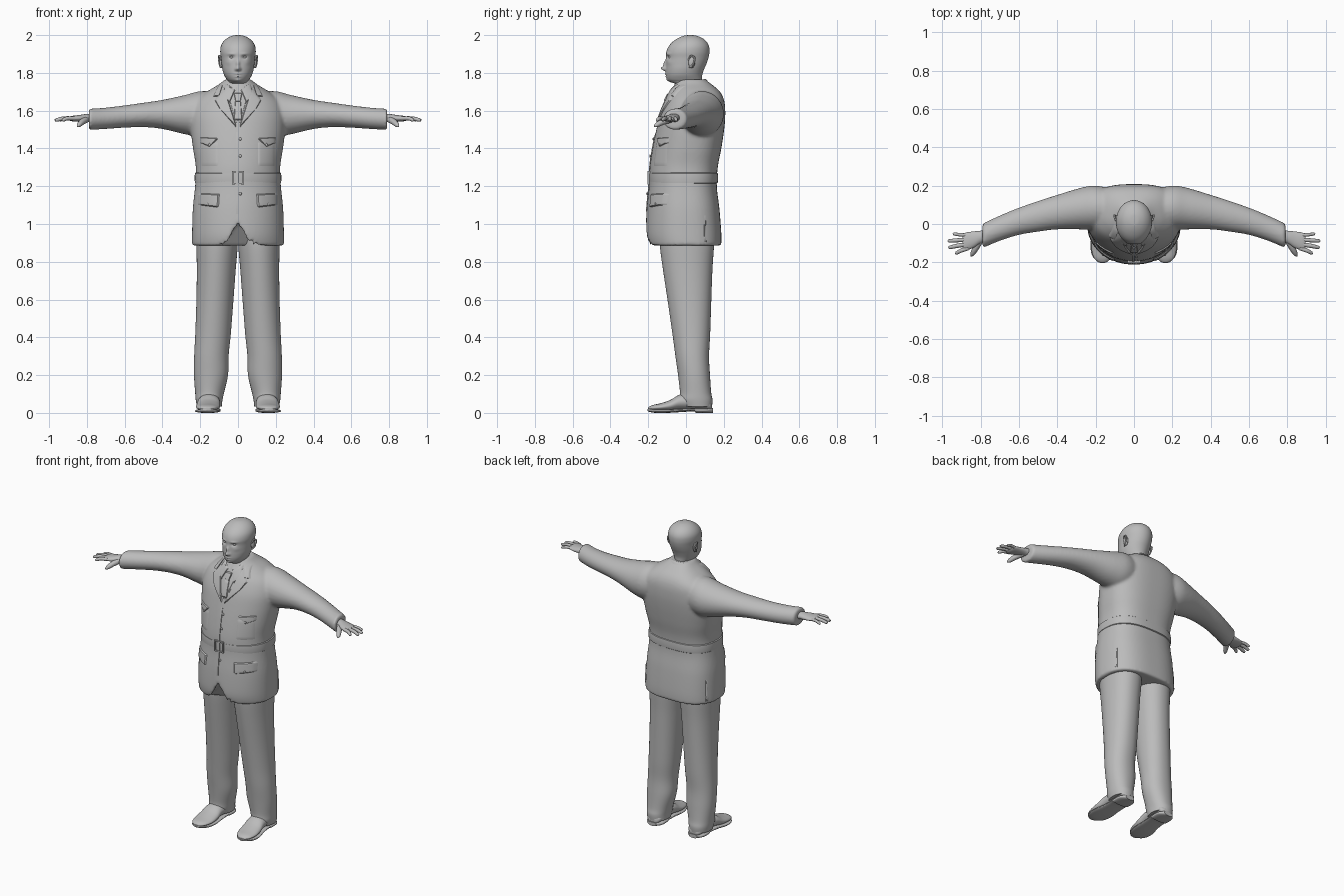
import bpy, bmesh, math
from mathutils import Vector
from mathutils.bvhtree import BVHTree

cube = bpy.data.objects.get("Cube")
if cube:
    bpy.data.objects.remove(cube)

grey = bpy.data.materials.new("plain grey")
grey.use_nodes = True
grey.diffuse_color = (0.5, 0.5, 0.5, 1)
grey.node_tree.nodes["Principled BSDF"].inputs["Base Color"].default_value = grey.diffuse_color


def spline(rings, steps):
    """Catmull-Rom through tuples of numbers."""
    out = []
    for i in range(len(rings) - 1):
        a, b, c, d = (rings[max(0, min(len(rings) - 1, i + k))] for k in (-1, 0, 1, 2))
        for s in range(steps):
            t = s / steps
            out.append([q + 0.5 * t * (r - p + t * (2 * p - 5 * q + 4 * r - s_ + t * (3 * (q - r) + s_ - p)))
                        for p, q, r, s_ in zip(a, b, c, d)])
    return out + [list(rings[-1])]


def loft(bm, axis, rings, n=40, steps=5, sx=1, power=2.0):
    """Rings are (station, centre, half width, low, high); power squares off the high half."""
    loops = []
    for t, c, r, lo, hi in spline(rings, steps):
        loop = []
        for k in range(n):
            ang = 2 * math.pi * k / n
            co, si = math.cos(ang), math.sin(ang)
            if si > 0:
                co = math.copysign(abs(co) ** (2 / power), co)
                si = si ** (2 / power)
            a, b = c + r * co, (lo + hi) / 2 + (hi - lo) / 2 * si
            p = {"Z": (a, b, t), "Y": (a, t, b), "X": (t, a, b)}[axis]
            loop.append(bm.verts.new((p[0] * sx, p[1], p[2])))
        loops.append(loop)
    for u, v in zip(loops, loops[1:]):
        for k in range(n):
            bm.faces.new((u[k], u[(k + 1) % n], v[(k + 1) % n], v[k]))
    bm.faces.new(loops[0])
    bm.faces.new(loops[-1])
    return loops


def finish(name, bm, mirror=False, angle=45):
    bmesh.ops.recalc_face_normals(bm, faces=bm.faces)
    mesh = bpy.data.meshes.new(name)
    bm.to_mesh(mesh)
    bm.free()
    ob = bpy.data.objects.new(name, mesh)
    bpy.context.collection.objects.link(ob)
    mesh.materials.append(grey)
    if mirror:
        ob.modifiers.new("Mirror", "MIRROR").use_mirror_merge = False
    bpy.ops.object.select_all(action="DESELECT")
    ob.select_set(True)
    bpy.context.view_layer.objects.active = ob
    bpy.ops.object.shade_smooth_by_angle(angle=math.radians(angle))
    return ob


# Jacket body and sleeves, blended into one surface
bm = bmesh.new()
body = [(.885, 0, .243, -.2, .187), (.95, 0, .243, -.212, .187), (1.08, 0, .239, -.208, .177),
        (1.2, 0, .227, -.196, .163), (1.3, 0, .223, -.192, .168), (1.4, 0, .238, -.177, .187),
        (1.5, 0, .25, -.157, .202), (1.58, 0, .25, -.137, .208), (1.65, 0, .225, -.108, .203),
        (1.7, 0, .165, -.083, .18), (1.74, 0, .1, -.06, .135), (1.765, 0, .07, -.045, .1)]
loops = loft(bm, "Z", body, n=96, power=2.7)
for i, loop in enumerate(loops[:6]):      # front opening of the hem
    for v in loop:
        if v.co.y < 0:
            v.co.z = max(v.co.z, 1.02 - 2.2 * abs(v.co.x) + i * .002)
sleeve = [(.1, .08, .1, 1.48, 1.7), (.2, .085, .115, 1.463, 1.703), (.28, .08, .108, 1.475, 1.683),
          (.4, .062, .09, 1.503, 1.657), (.5, .04, .08, 1.513, 1.642), (.6, .014, .071, 1.51, 1.628),
          (.7, -.022, .066, 1.503, 1.616), (.79, -.062, .064, 1.498, 1.61)]
for sx in (1, -1):
    loft(bm, "X", sleeve, sx=sx)
jacket = finish("jacket", bm)
remesh = jacket.modifiers.new("Blend", "REMESH")
remesh.mode = "VOXEL"
remesh.voxel_size = .009
remesh.use_smooth_shade = True
smooth = jacket.modifiers.new("Soften", "SMOOTH")
smooth.factor = .5
smooth.iterations = 5
bpy.context.view_layer.update()
surface = BVHTree.FromObject(jacket, bpy.context.evaluated_depsgraph_get())


def patch(name, corners, thick, n=10, both=True, side=False):
    """Cloth plate laid on the jacket; corners are (across, height) of a quad."""
    bm = bmesh.new()
    a, b, c, d = (Vector(p) for p in corners)
    for sx in ((1, -1) if both or side else (1,)):
        grid = []
        for i in range(n + 1):
            for j in range(n + 1):
                p = a.lerp(b, i / n).lerp(d.lerp(c, i / n), j / n)
                edge = i in (0, n) or j in (0, n)
                lift = -.003 if edge else thick
                if 0 < i < n and 0 < j < n and (i in (1, n - 1) or j in (1, n - 1)):
                    lift = thick * .9
                start, ray = ((Vector((sx, p.x, p.y)), Vector((-sx, 0, 0))) if side
                              else (Vector((sx * p.x, -1, p.y)), Vector((0, 1, 0))))
                hit = surface.ray_cast(start, ray)[0] or surface.find_nearest(start)[0]
                grid.append(bm.verts.new(hit - ray * lift))
        for i in range(n):
            for j in range(n):
                k = i * (n + 1) + j
                bm.faces.new((grid[k], grid[k + 1], grid[k + n + 2], grid[k + n + 1]))
    bmesh.ops.recalc_face_normals(bm, faces=bm.faces)
    ob = finish(name, bm, angle=35)
    return ob


# Shirt, tie, lapels and collar
patch("shirt_front", [(0, 1.74), (.075, 1.74), (.004, 1.52), (0, 1.52)], .002)
patch("tie", [(-.016, 1.655), (.016, 1.655), (.024, 1.545), (-.024, 1.545)], .007, both=False)
patch("tie_knot", [(-.024, 1.695), (.024, 1.695), (.013, 1.645), (-.013, 1.645)], .011, both=False)
patch("shirt_collar", [(.012, 1.71), (.066, 1.748), (.085, 1.69), (.045, 1.635)], .009)
patch("lapel", [(.075, 1.735), (.125, 1.655), (.1, 1.615), (.002, 1.5)], .009, n=14)
patch("lapel_collar", [(.078, 1.742), (.105, 1.735), (.135, 1.672), (.1, 1.675)], .012)

# Pockets, front edge and side vents
patch("chest_pocket", [(.1, 1.44), (.2, 1.44), (.2, 1.3), (.1, 1.3)], .003)
patch("chest_flap", [(.1, 1.455), (.205, 1.46), (.2, 1.43), (.15, 1.405)], .009)
patch("hip_flap", [(.095, 1.16), (.215, 1.165), (.215, 1.1), (.1, 1.085)], .009)
patch("front_edge", [(-.012, 1.51), (.003, 1.51), (.003, 1.03), (-.012, 1.03)], .004, both=False)
patch("side_vent", [(.097, 1.05), (.104, 1.05), (.108, .9), (.095, .9)], .006, side=True)

# Belt and buckle
bm = bmesh.new()
loft(bm, "Z", [(z, 0, .225 + g, -.191 - g, .165 + g)
               for z, g in ((1.214, -.006), (1.218, .003), (1.243, .004), (1.268, .003), (1.272, -.006))],
     n=80, steps=2, power=2.7)
finish("belt", bm)
bm = bmesh.new()
for x, z, w, h in ((0, 1.276, .062, .008), (0, 1.212, .062, .008), (.029, 1.244, .008, .07),
                   (-.029, 1.244, .008, .07), (.003, 1.244, .006, .06)):
    new = bmesh.ops.create_cube(bm, size=1)["verts"]
    bmesh.ops.scale(bm, vec=(w, .014, h), verts=new)
    bmesh.ops.translate(bm, vec=(x, -.196, z), verts=new)
finish("belt_buckle", bm)


def ball(bm, at, size, sx=1):
    new = bmesh.ops.create_uvsphere(bm, u_segments=20, v_segments=12, radius=1)["verts"]
    bmesh.ops.scale(bm, vec=size, verts=new)
    bmesh.ops.translate(bm, vec=(at[0] * sx, at[1], at[2]), verts=new)


# Buttons sit on the cloth
bm = bmesh.new()
for x, z in ((.012, 1.45), (.012, 1.36), (.012, 1.16), (.15, 1.42), (-.15, 1.42), (.16, 1.105), (-.16, 1.105)):
    hit = surface.ray_cast(Vector((x, -1, z)), Vector((0, 1, 0)))[0]
    ball(bm, hit - Vector((0, .006, 0)), (.008, .005, .008))
finish("buttons", bm)

# Collar band round the neck, dropping to the front
bm = bmesh.new()
loft(bm, "Z", [(1.7, 0, .1, -.05, .145), (1.735, 0, .092, -.05, .125), (1.762, 0, .076, -.048, .106),
               (1.766, 0, .068, -.04, .098)], power=2.2)
for v in bm.verts:
    v.co.z += .22 * (v.co.y - .09)
finish("collar_band", bm)

# Head with sculpted face
bm = bmesh.new()
loft(bm, "Z", [(1.68, 0, .062, -.045, .095), (1.735, 0, .062, -.05, .088), (1.752, 0, .052, -.083, .085),
               (1.765, 0, .06, -.099, .084), (1.79, 0, .074, -.106, .086), (1.82, 0, .083, -.107, .096),
               (1.85, 0, .087, -.106, .109), (1.88, 0, .09, -.105, .119), (1.91, 0, .094, -.104, .124),
               (1.94, 0, .091, -.092, .122), (1.965, 0, .078, -.07, .109), (1.985, 0, .056, -.04, .085),
               (1.997, 0, .028, -.01, .055), (2.0, 0, .004, .015, .03)], n=128, steps=6)
bumps = [(0, 1.823, .011, .011, -.025), (0, 1.848, .009, .018, -.013), (.012, 1.819, .006, .006, -.006),
         (.036, 1.9, .02, .006, -.005), (.033, 1.883, .013, .009, .011), (0, 1.794, .017, .004, -.006),
         (0, 1.781, .015, .004, -.006), (0, 1.7875, .024, .002, .003), (0, 1.76, .014, .008, -.005),
         (.05, 1.855, .016, .014, -.003)]
for v in bm.verts:
    if v.co.y < -.02:
        v.co.y += sum(amp * math.exp(-((abs(v.co.x) - x) / sx) ** 2 - ((v.co.z - z) / sz) ** 2)
                      for x, z, sx, sz, amp in bumps)
finish("head", bm, angle=80)
bm = bmesh.new()
ball(bm, (.033, -.081, 1.883), (.013, .0115, .008))
finish("eyes", bm, mirror=True)

# Ears: outer shell with a raised rim
bm = bmesh.new()
ball(bm, (.089, .03, 1.858), (.01, .018, .032))
rim = spline([(.09, .015, 1.87), (.098, .025, 1.889), (.102, .043, 1.882), (.1, .045, 1.862),
              (.096, .032, 1.838), (.09, .02, 1.83)], 5)
for p in rim:
    ball(bm, p, (.005, .005, .005))
finish("ears", bm, mirror=True)


# Hands: palm, fingers and thumb
def limb(bm, points, n=14):
    """Round tapered tube through (x, y, z, radius)."""
    pts = spline(points, 4)
    rings = []
    for i, p in enumerate(pts):
        d = (Vector(pts[min(i + 1, len(pts) - 1)][:3]) - Vector(pts[max(i - 1, 0)][:3])).normalized()
        u = d.cross(Vector((0, 0, 1))).normalized()
        w = u.cross(d)
        rings.append([bm.verts.new(Vector(p[:3]) + p[3] * (u * math.cos(k * math.tau / n) + w * math.sin(k * math.tau / n)))
                      for k in range(n)])
    for a, b in zip(rings, rings[1:]):
        for k in range(n):
            bm.faces.new((a[k], a[(k + 1) % n], b[(k + 1) % n], b[k]))
    bm.faces.new(rings[0])
    bm.faces.new(rings[-1])


bm = bmesh.new()
loft(bm, "X", [(.75, -.055, .03, 1.535, 1.585), (.8, -.068, .033, 1.54, 1.583), (.84, -.082, .043, 1.541, 1.577),
               (.88, -.092, .046, 1.544, 1.572), (.895, -.095, .036, 1.55, 1.566)], n=24)
for y0, tip_x, tip_y, r in ((-.127, .932, -.152, .0105), (-.105, .967, -.122, .011),
                            (-.082, .97, -.088, .0105), (-.059, .945, -.052, .009)):
    mid = ((.875 + tip_x) / 2, (y0 + tip_y) / 2)
    limb(bm, [(.865, y0, 1.559, r), (*mid, 1.559, r), (tip_x - .006, tip_y, 1.55, r * .8), (tip_x, tip_y, 1.548, r * .2)])
limb(bm, [(.8, -.08, 1.555, .018), (.825, -.125, 1.54, .016), (.842, -.155, 1.524, .012), (.85, -.168, 1.516, .003)])
finish("hands", bm, mirror=True, angle=70)

# Trousers
bm = bmesh.new()
loft(bm, "Z", [(.035, .152, .066, -.02, .138), (.07, .153, .071, -.035, .14), (.11, .15, .077, -.032, .133),
               (.2, .143, .09, -.042, .127), (.3, .141, .091, -.056, .122), (.42, .132, .094, -.072, .128),
               (.6, .122, .098, -.098, .134), (.76, .115, .103, -.122, .14), (.88, .111, .109, -.138, .148),
               (.96, .111, .109, -.14, .15)], n=48, power=2.2)
finish("trouser_legs", bm, mirror=True)

# Shoes with separate soles
bm = bmesh.new()
loft(bm, "Y", [(.137, .15, .025, .012, .05), (.115, .15, .05, .012, .08), (.04, .151, .055, .016, .1),
               (-.03, .154, .058, .016, .098), (-.08, .157, .063, .01, .07), (-.13, .16, .062, .01, .052),
               (-.175, .163, .047, .012, .042), (-.197, .164, .022, .016, .032), (-.2, .164, .006, .02, .025)], n=32)
finish("shoes", bm, mirror=True)
bm = bmesh.new()
loft(bm, "Y", [(.142, .15, .03, 0, .025), (.11, .15, .056, 0, .025), (.055, .151, .058, 0, .025),
               (.04, .151, .056, .008, .024), (-.03, .154, .058, .004, .022), (-.1, .16, .067, 0, .018),
               (-.16, .163, .057, 0, .018), (-.195, .164, .028, .006, .022), (-.204, .164, .006, .012, .02)],
     n=32, power=5)
finish("shoe_soles", bm, mirror=True)
